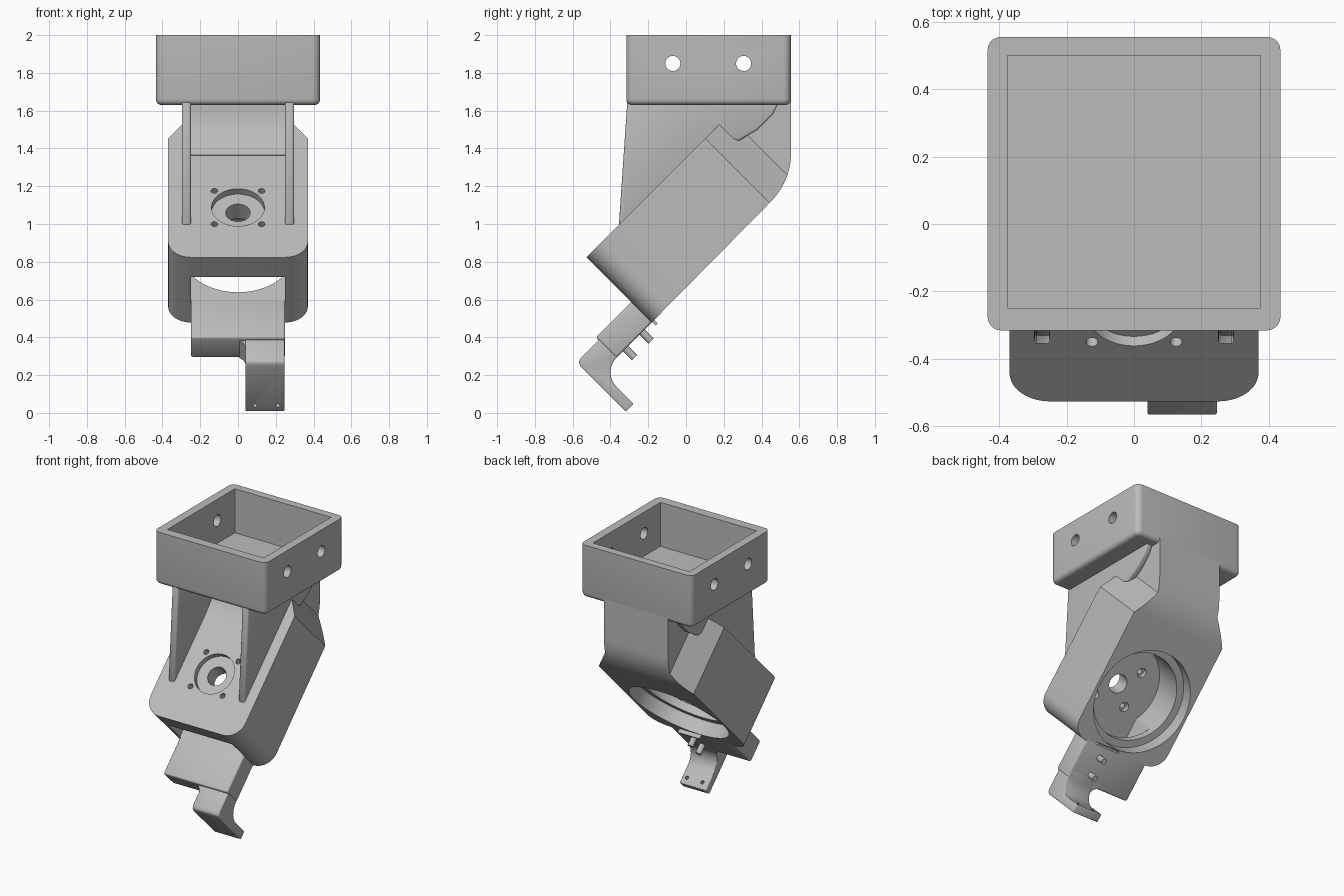
import bpy, bmesh
from math import radians, sin, cos, pi, sqrt
from mathutils import Matrix

cube = bpy.data.objects.get("Cube")
if cube:
    bpy.data.objects.remove(cube, do_unlink=True)

grey = bpy.data.materials.new("plain grey")
grey.use_nodes = True
grey.diffuse_color = (0.5, 0.5, 0.5, 1)
grey.node_tree.nodes["Principled BSDF"].inputs["Base Color"].default_value = (0.5, 0.5, 0.5, 1)

TILT = Matrix.Rotation(radians(45), 4, 'X')   # tilted frame: x, u along body, v out of its face


def finish(name, bm, matrix=None):
    bmesh.ops.recalc_face_normals(bm, faces=bm.faces)
    if matrix:
        bm.transform(matrix)
    mesh = bpy.data.meshes.new(name)
    bm.to_mesh(mesh)
    bm.free()
    obj = bpy.data.objects.new(name, mesh)
    bpy.context.collection.objects.link(obj)
    mesh.materials.append(grey)
    return obj


def prism(name, pts, axis, lo, hi, matrix=None, bevel=0):
    """Extrude a flat outline: axis x takes (y, z) points, axis z takes (x, y)."""
    bm = bmesh.new()
    place = (lambda a, b, w: (w, a, b)) if axis == 'x' else (lambda a, b, w: (a, b, w))
    ends = [[bm.verts.new(place(a, b, w)) for a, b in pts] for w in (lo, hi)]
    for ring in ends:
        bm.faces.new(ring)
    for i in range(len(pts)):
        j = (i + 1) % len(pts)
        bm.faces.new((ends[0][i], ends[0][j], ends[1][j], ends[1][i]))
    if bevel:
        bmesh.ops.recalc_face_normals(bm, faces=bm.faces)
        sharp = [e for e in bm.edges if e.calc_face_angle(0) > radians(35)]
        bmesh.ops.bevel(bm, geom=sharp, offset=bevel, segments=3, profile=0.5, affect='EDGES')
    return finish(name, bm, matrix)


def cylinder(name, radius, start, direction, length, matrix=None, segments=32):
    bm = bmesh.new()
    bmesh.ops.create_cone(bm, cap_ends=True, segments=segments, radius1=radius, radius2=radius,
                          depth=length, matrix=Matrix.Translation((0, 0, length / 2)))
    turn = {'x': Matrix.Rotation(pi / 2, 4, 'Y'), 'y': Matrix.Rotation(-pi / 2, 4, 'X'),
            'z': Matrix.Identity(4)}[direction]
    bm.transform(Matrix.Translation(start) @ turn)
    return finish(name, bm, matrix)


def combine(obj, tool, operation='DIFFERENCE'):
    mod = obj.modifiers.new("cut", 'BOOLEAN')
    mod.operation, mod.object, mod.solver = operation, tool, 'EXACT'
    bpy.context.view_layer.objects.active = obj
    bpy.ops.object.modifier_apply(modifier=mod.name)
    bpy.data.objects.remove(tool, do_unlink=True)


def arc(cx, cy, r, a0, a1, n=10):
    return [(cx + r * cos(radians(a0 + (a1 - a0) * i / n)),
             cy + r * sin(radians(a0 + (a1 - a0) * i / n))) for i in range(n + 1)]


def rect(x0, x1, y0, y1):
    return [(x0, y0), (x1, y0), (x1, y1), (x0, y1)]


def world(u, v):
    return ((u - v) / sqrt(2), (u + v) / sqrt(2))


FRONT, BACK, END, BORE_U = 0.955, 0.467, 0.21, 0.583

# Square socket, open at the top
bm = bmesh.new()
bmesh.ops.create_cube(bm, size=1, matrix=Matrix.Translation((0, 0.12, 1.815))
                      @ Matrix.Diagonal((0.87, 0.872, 0.37, 1)))
bmesh.ops.bevel(bm, geom=[e for e in bm.edges if abs(e.verts[0].co.z - e.verts[1].co.z) > 0.1],
                offset=0.04, segments=5, profile=0.5, affect='EDGES')
bmesh.ops.bevel(bm, geom=[e for e in bm.edges if all(v.co.z < 1.64 for v in e.verts)],
                offset=0.03, segments=4, profile=0.5, affect='EDGES')
socket = finish("socket", bm)
combine(socket, prism("cavity", rect(-0.375, 0.375, -0.25, 0.5), 'z', 1.69, 2.1))
for y in (-0.07, 0.305):
    combine(socket, cylinder("side_hole", 0.04, (-0.6, y, 1.85), 'x', 1.2))

# Tilted housing: side outline trimmed by its rounded, tapered plan
back_arc = arc(0.195, 1.375, 0.361, -45, 0)
housing = prism("housing", [world(END, BACK)] + back_arc + [(0.556, 1.63), (0.28, 1.63),
                world(END, FRONT)], 'x', -0.37, 0.37)
plan = (arc(-0.25, END + 0.12, 0.12, 180, 270) + arc(0.25, END + 0.12, 0.12, 270, 360)
        + [(0.37, 1.1), (0.25, 1.27), (-0.25, 1.27), (-0.37, 1.1)])
combine(housing, prism("plan", plan, 'z', 0.2, 1.3, TILT), 'INTERSECT')

# Motor bore, end slot and face holes
for r, lo, hi in ((0.35, 0.4, 0.565), (0.30, 0.5, 0.808), (0.065, 0.7, 1.1), (0.14, 0.915, 1.1)):
    combine(housing, cylinder("bore", r, (0, BORE_U, lo), 'z', hi - lo, TILT, 64))
combine(housing, prism("slot", rect(-0.25, 0.25, 0.1, 0.45), 'z', 0.62, 0.808, TILT))
for sx in (-1, 1):
    for su in (-1, 1):
        spot = (sx * 0.125, BORE_U + su * 0.124)
        combine(housing, cylinder("screw_hole", 0.018, (*spot, 0.7), 'z', 0.4, TILT, 16))
        combine(housing, cylinder("screw_seat", 0.032, (*spot, 0.75), 'z', 0.09, TILT, 16))

# Neck joining housing to socket
front_curve = arc(-0.237, 1.612, 0.35, -45, 0)
prism("neck", front_curve + [(0.113, 1.66), (0.556, 1.66)] + back_arc[::-1] + [(0.3, 1.2)],
      'x', -0.25, 0.25)

# Side ribs
rib = [(-0.355, 1.0), (-0.31, 1.66), (0.5, 1.66), (0.46, 1.58), (0.38, 1.5), (0.28, 1.44),
       (0.2, 1.38), (-0.33, 0.99)]
rib[-2:] = [(0.15, 1.46), (-0.34, 0.97)]
for side, s in (("left", 1), ("right", -1)):
    prism(side + "_rib", rib, 'x', min(s * 0.249, s * 0.297), max(s * 0.249, s * 0.297), bevel=0.012)

# Bracket plate under the open end
prism("bracket_plate", rect(-0.25, 0.25, -0.055, 0.228), 'z', BACK, 0.62, TILT, bevel=0.012)
prism("bracket_gusset", [(-0.02, 0), (0.06, 0), (0.06, -0.1), (0.04, -0.1), (0.03, -0.075),
                         (0.01, -0.057)], 'z', BACK, 0.595, TILT)

# Hooked foot with two small holes
hook = ([(-0.22, 0.23), (-0.22, 0.57), (-0.212, 0.59), (-0.19, 0.6), (0, 0.6), (0, BACK), (-0.055, BACK)]
        + arc(-0.055, 0.36, 0.107, 95, 180, 8)[1:] + [(-0.162, 0.23)])
foot = prism("foot", hook, 'x', 0.04, 0.246, TILT, bevel=0.006)
for x in (0.09, 0.21):
    combine(foot, cylinder("foot_hole", 0.012, (x, -0.3, 0.276), 'y', 0.2, TILT, 16))

# Pins and thin bar on the bracket's back
for u in (0.014, 0.138):
    cylinder("locating_pin", 0.02, (0.095, u, 0.4), 'z', 0.1, TILT, 20)
prism("thin_bar", rect(0.0, 0.17, 0.213, 0.228), 'z', 0.44, 0.48, TILT)

# Smooth rounded surfaces, crisp edges
bpy.ops.object.select_all(action='DESELECT')
for obj in bpy.context.scene.objects:
    if obj.type == 'MESH':
        obj.select_set(True)
        bpy.context.view_layer.objects.active = obj
bpy.ops.object.shade_smooth_by_angle(angle=radians(30))
